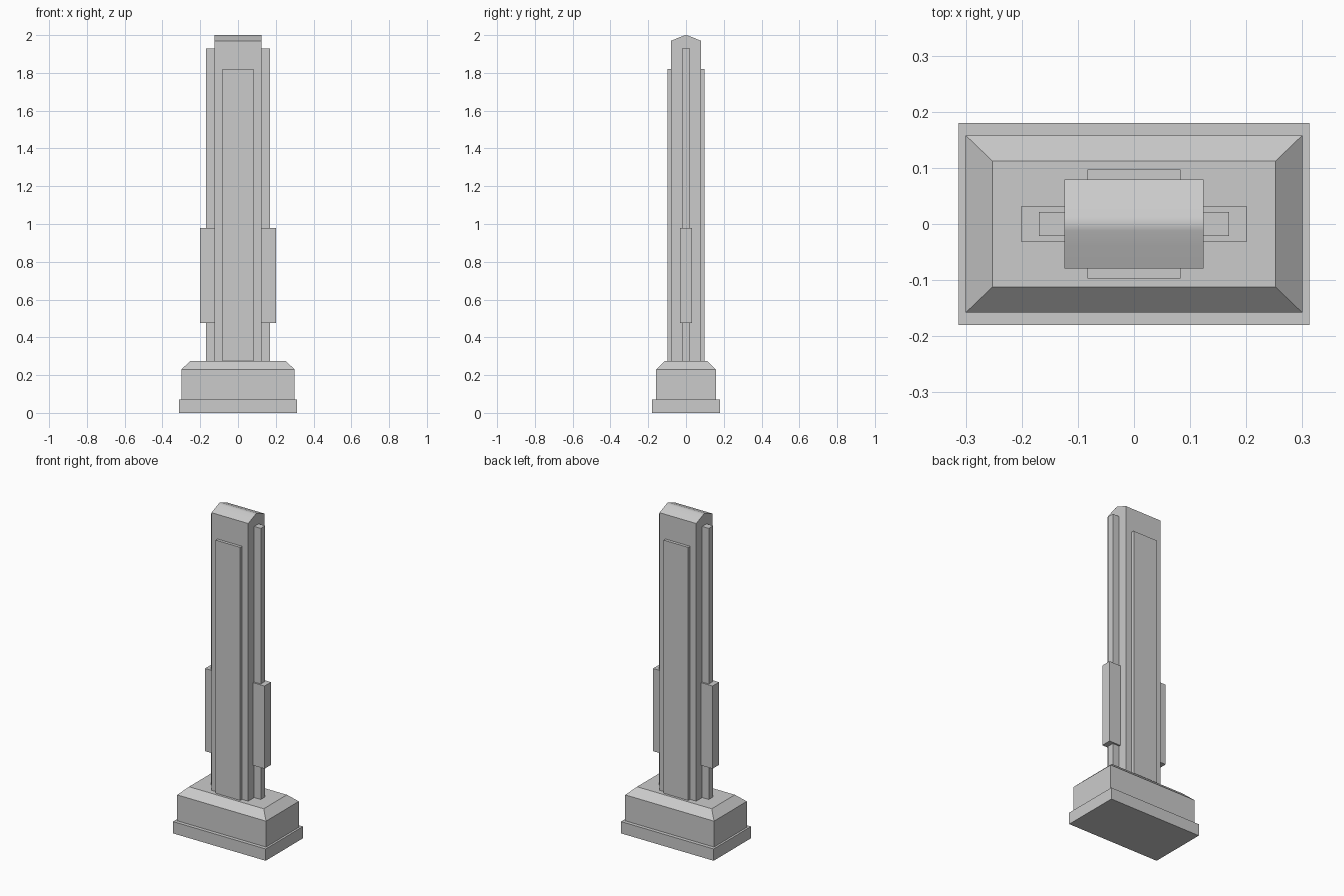
import bpy

if "Cube" in bpy.data.objects:
    bpy.data.objects.remove(bpy.data.objects["Cube"])


def make_mesh(name, verts, faces):
    mesh = bpy.data.meshes.new(name)
    mesh.from_pydata(verts, [], faces)
    mesh.update()
    obj = bpy.data.objects.new(name, mesh)
    bpy.context.collection.objects.link(obj)
    return obj


def loft(name, rings):
    """Skin closed rings of equal point count and cap both ends."""
    n = len(rings[0])
    verts = [p for ring in rings for p in ring]
    faces = [tuple(reversed(range(n))),
             tuple(range(n * (len(rings) - 1), n * len(rings)))]
    for r in range(len(rings) - 1):
        for i in range(n):
            j = (i + 1) % n
            faces.append((r * n + i, r * n + j, (r + 1) * n + j, (r + 1) * n + i))
    return make_mesh(name, verts, faces)


def rect(x0, x1, y0, y1, z):
    return [(x0, y0, z), (x1, y0, z), (x1, y1, z), (x0, y1, z)]


def box(name, x0, x1, y0, y1, z0, z1):
    return loft(name, [rect(x0, x1, y0, y1, z0), rect(x0, x1, y0, y1, z1)])


# Stepped base with a bevelled shoulder
box("base_plinth", -0.313, 0.313, -0.18, 0.18, 0, 0.072)
loft("base_block", [rect(-hx, hx, -hy, hy, z) for hx, hy, z in
                    ((0.30, 0.158, 0.072), (0.30, 0.158, 0.23), (0.252, 0.112, 0.275))])

# Main shaft: end profile with a softly rounded gable, extruded along x
half = [(0.079, 0.275), (0.079, 1.97), (0.04, 1.986), (0.012, 1.997)]
profile = half + [(0, 2.0)] + [(-y, z) for y, z in reversed(half)]
shaft = loft("shaft", [[(x, y, z) for y, z in profile] for x in (-0.124, 0.124)])
for poly in shaft.data.polygons:
    poly.use_smooth = poly.normal.z > 0.5
for edge in shaft.data.edges:
    a, b = (shaft.data.vertices[i].co for i in edge.vertices)
    edge.use_edge_sharp = abs(a.x - b.x) < 0.01 or abs(a.z - 1.97) < 0.001

# Raised panels on the front and back
for side, y0, y1 in (("front", -0.097, -0.079), ("back", 0.079, 0.097)):
    box(side + "_panel", -0.083, 0.083, y0, y1, 0.275, 1.82)

# Tall side ribs and the wider lower side blocks
for side, s in (("left", -1), ("right", 1)):
    for part, reach, hy, z0, z1 in (("rib", 0.169, 0.021, 0.275, 1.93),
                                    ("block", 0.201, 0.031, 0.475, 0.98)):
        x0, x1 = sorted((s * 0.124, s * reach))
        box(side + "_" + part, x0, x1, -hy, hy, z0, z1)
